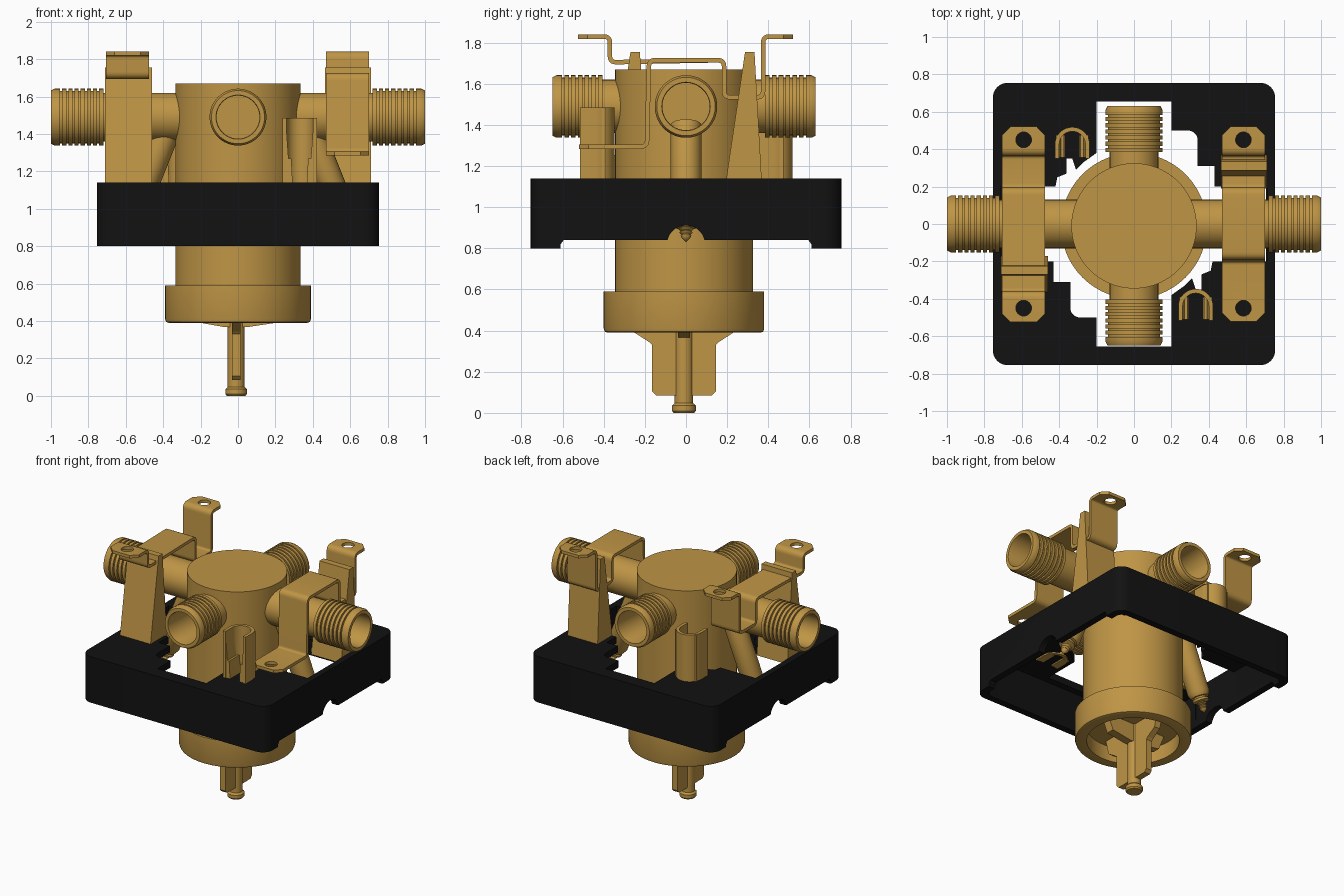
import bpy, bmesh, math
from mathutils import Vector, Matrix

if "Cube" in bpy.data.objects:
    bpy.data.objects.remove(bpy.data.objects["Cube"])


def material(name, color):
    m = bpy.data.materials.new(name)
    m.diffuse_color = color
    m.use_nodes = True
    m.node_tree.nodes["Principled BSDF"].inputs["Base Color"].default_value = m.diffuse_color
    return m


BRASS = material("brass", (0.52, 0.30, 0.06, 1))
BLACK = material("black_plastic", (0.006, 0.006, 0.006, 1))
CY = -0.01  # body centre in y


def finish(name, bm, mat=BRASS):
    bmesh.ops.recalc_face_normals(bm, faces=bm.faces)
    me = bpy.data.meshes.new(name)
    bm.to_mesh(me)
    bm.free()
    ob = bpy.data.objects.new(name, me)
    bpy.context.collection.objects.link(ob)
    me.materials.append(mat)
    return ob


def activate(ob):
    bpy.ops.object.select_all(action='DESELECT')
    ob.select_set(True)
    bpy.context.view_layer.objects.active = ob


def smooth(ob):
    activate(ob)
    bpy.ops.object.shade_smooth_by_angle(angle=math.radians(30))
    return ob


def lathe(name, profile, origin, axis=(0, 0, 1), steps=64):
    """Revolve (radius, height) points about an axis."""
    bm = bmesh.new()
    vs = [bm.verts.new((r, 0, h)) for r, h in profile]
    es = [bm.edges.new(p) for p in zip(vs, vs[1:])]
    bmesh.ops.spin(bm, geom=vs + es, axis=(0, 0, 1), cent=(0, 0, 0),
                   angle=2 * math.pi, steps=steps, use_duplicate=False)
    bmesh.ops.remove_doubles(bm, verts=bm.verts, dist=1e-5)
    rot = Vector((0, 0, 1)).rotation_difference(Vector(axis)).to_matrix().to_4x4()
    bm.transform(Matrix.Translation(origin) @ rot)
    return smooth(finish(name, bm))


def prism(name, pts, axis, lo, hi, mat=BRASS):
    """Extrude a 2D outline along x, y or z."""
    place = {'x': lambda a, b, c: (c, a, b), 'y': lambda a, b, c: (a, c, b),
             'z': lambda a, b, c: (a, b, c)}[axis]
    bm = bmesh.new()
    f = bm.faces.new([bm.verts.new(place(a, b, lo)) for a, b in pts])
    ext = bmesh.ops.extrude_face_region(bm, geom=[f])['geom']
    shift = Vector(place(0, 0, hi - lo))
    bmesh.ops.translate(bm, vec=shift, verts=[v for v in ext if isinstance(v, bmesh.types.BMVert)])
    return finish(name, bm, mat)


def rect(a0, a1, b0, b1):
    return [(a0, b0), (a1, b0), (a1, b1), (a0, b1)]


def arc(cx, cy, r, a0, a1, n):
    return [(cx + r * math.cos(math.radians(a0 + (a1 - a0) * i / n)),
             cy + r * math.sin(math.radians(a0 + (a1 - a0) * i / n))) for i in range(n + 1)]


def rounded_square(h, r):
    pts = []
    for k, (sx, sy) in enumerate([(1, 1), (-1, 1), (-1, -1), (1, -1)]):
        pts += arc(sx * (h - r), sy * (h - r), r, 90 * k, 90 * k + 90, 8)
    return pts


def cut(ob, cutters):
    for c in cutters:
        m = ob.modifiers.new("cut", 'BOOLEAN')
        m.operation, m.solver, m.object = 'DIFFERENCE', 'EXACT', c
        activate(ob)
        bpy.ops.object.modifier_apply(modifier=m.name)
        bpy.data.objects.remove(c)


# Valve body with collar and recessed underside
lathe("valve_body", [(0, .5), (.31, .5), (.31, .39), (.37, .39), (.385, .395), (.39, .41), (.39, .59),
                     (.335, .59), (.335, 1.67), (0, 1.67)], (0, CY, 0), steps=96)

# Lower stem, foot and fins
lathe("stem", [(0, 0), (.05, 0), (.058, .01), (.058, .035), (.045, .047), (.045, .5), (0, .5)],
      (-.01, CY, 0), steps=32)
prism("stem_fin_long", [(-.145, .085), (.125, .085), (.145, .105), (.145, .33), (.16, .345), (.23, .39),
                        (.26, .51), (-.28, .51), (-.25, .39), (-.18, .345), (-.165, .33), (-.165, .105)],
      'x', -.033, .013)
prism("stem_fin_cross", [(-.07, .367), (.05, .367), (.2, .39), (.25, .51), (-.25, .51), (-.2, .39)],
      'y', CY - .03, CY + .03)


# Four ribbed, hollow pipe ports
def port(name, end, first, count, origin, axis):
    outer = [(.13, .25), (.13, first)]
    for i in range(count):
        h = first + .033 * i
        outer += [(.152, h), (.152, h + .022), (.14, h + .022), (.14, h + .033)]
    outer += [(.152, first + .033 * count), (.152, end - .02), (.142, end),
              (.118, end), (.115, end - .01), (.115, .36), (0, .36)]
    lathe(name, outer, origin, axis)


for side, label in ((1, "right"), (-1, "left")):
    port(label + "_port", 1.0, .72, 7, (0, 0, 1.49), (side, 0, 0))
for side, label in ((1, "back"), (-1, "front")):
    port(label + "_port", .64, .395, 6, (0, CY, 1.49), (0, side, 0))

# Slanted stop tubes with threaded screw tips
for side, label in ((1, "right"), (-1, "left")):
    axis = (side * .371, 0, -.928)
    lathe(label + "_stop_tube", [(0, 0), (.075, 0), (.075, .47), (.06, .5), (0, .5)],
          (side * .39, 0, 1.40), axis, 32)
    thread = [(0, .47), (.042, .47), (.042, .51), (.055, .515), (.055, .53), (.022, .535)]
    for i in range(3):
        thread += [(.036 - .005 * i, .545 + .018 * i), (.02, .555 + .018 * i)]
    lathe(label + "_stop_screw", thread + [(0, .615)], (side * .39, 0, 1.40), axis, 24)

# Square mounting frame: hollow below, with a stepped opening
frame = prism("mounting_frame", rounded_square(.755, .08), 'z', .80, 1.14, BLACK)
half = [(.71, -.2), (.71, .2), (.43, .2), (.43, .31), (.34, .31), (.34, .45)]
half += arc(.29, .45, .05, 0, 90, 5)[1:]
half += [(.2, .5), (.2, .655), (-.2, .655), (-.2, .38), (-.27, .33), (-.31, .29), (-.33, .35),
         (-.36, .35), (-.36, .27), (-.41, .25), (-.42, .2)]
opening = half + [(-x, -y) for x, y in half]
cut(frame, [prism("cut_hollow", rounded_square(.705, .05), 'z', .7, 1.09),
            prism("cut_opening", opening, 'z', .9, 1.3),
            prism("cut_ends", rect(-.2, .2, -.655, .655), 'z', .6, 1.2),
            prism("cut_sides", [(-.61, .7), (.61, .7), (.61, .82), (.595, .84), (-.595, .84), (-.61, .82)],
                  'x', -1, 1),
            prism("cut_notch", arc(0, .82, .092, 0, 360, 32)[:-1], 'x', -1, 1)])
smooth(frame)

# Wedge posts carrying the straps
prism("right_post", [(.19, 1.1), (.37, 1.1), (.333, 1.755), (.287, 1.755)], 'x', .465, .71)
prism("left_post", [(-.37, 1.1), (-.17, 1.1), (-.225, 1.755), (-.27, 1.755)], 'x', -.71, -.46)

# Half-round clip posts with inner ribs
for cx, cy, label in ((.33, -.44, "front"), (-.33, .425, "back")):
    u = [(cx + .093, cy - .075)] + arc(cx, cy, .093, 0, 180, 20) + [(cx - .093, cy - .075)]
    v = [(cx - .07, cy - .075)] + arc(cx, cy, .07, 180, 0, 20) + [(cx + .07, cy - .075)]
    smooth(prism(label + "_clip_post", u + v, 'z', 1.08, 1.485))
    for s in (-1, 1):
        prism(label + "_clip_rib", [(cx + s * .088, 1.08), (cx + s * .035, 1.08), (cx + s * .045, 1.27),
                                    (cx + s * .06, 1.27), (cx + s * .075, 1.48), (cx + s * .088, 1.48)],
              'y', cy - .07, cy + .05)


# Bent sheet straps over the side ports
def strap(name, cx, path, holes):
    pts = [Vector(p) for p in path]
    line = [(pts[0], .07), (pts[0].lerp(pts[1], .045 / (pts[1] - pts[0]).length), .115)]
    for a, b, c in zip(pts, pts[1:], pts[2:]):
        p = b + (a - b).normalized() * .03
        q = b + (c - b).normalized() * .03
        for i in range(6):
            t = i / 5
            line.append((p * (1 - t) ** 2 + b * 2 * t * (1 - t) + q * t * t, .115))
    e = pts[-1]
    line += [(e.lerp(pts[-2], .045 / (pts[-2] - e).length), .115), (e, .07)]
    bm = bmesh.new()
    rows = [[bm.verts.new((cx + s * w, p.x, p.y)) for s in (-1, 1)] for p, w in line]
    for r, n in zip(rows, rows[1:]):
        bm.faces.new((r[0], r[1], n[1], n[0]))
    ob = finish(name, bm)
    m = ob.modifiers.new("sheet", 'SOLIDIFY')
    m.thickness, m.offset = .022, 0
    activate(ob)
    bpy.ops.object.modifier_apply(modifier=m.name)
    cut(ob, [prism("cut_hole", arc(cx, y, .042, 0, 360, 24)[:-1], 'z', z - .05, z + .05) for y, z in holes])
    smooth(ob)


back_half = [(-.18, 1.715), (.185, 1.715), (.185, 1.535), (.375, 1.535), (.375, 1.83), (.52, 1.83)]
strap("right_strap", .585, [(-.52, 1.295), (-.19, 1.295)] + back_half, [(-.45, 1.295), (.45, 1.83)])
strap("left_strap", -.59, [(-.525, 1.83), (-.37, 1.83), (-.37, 1.705)] + back_half[1:],
      [(-.45, 1.83), (.45, 1.83)])
